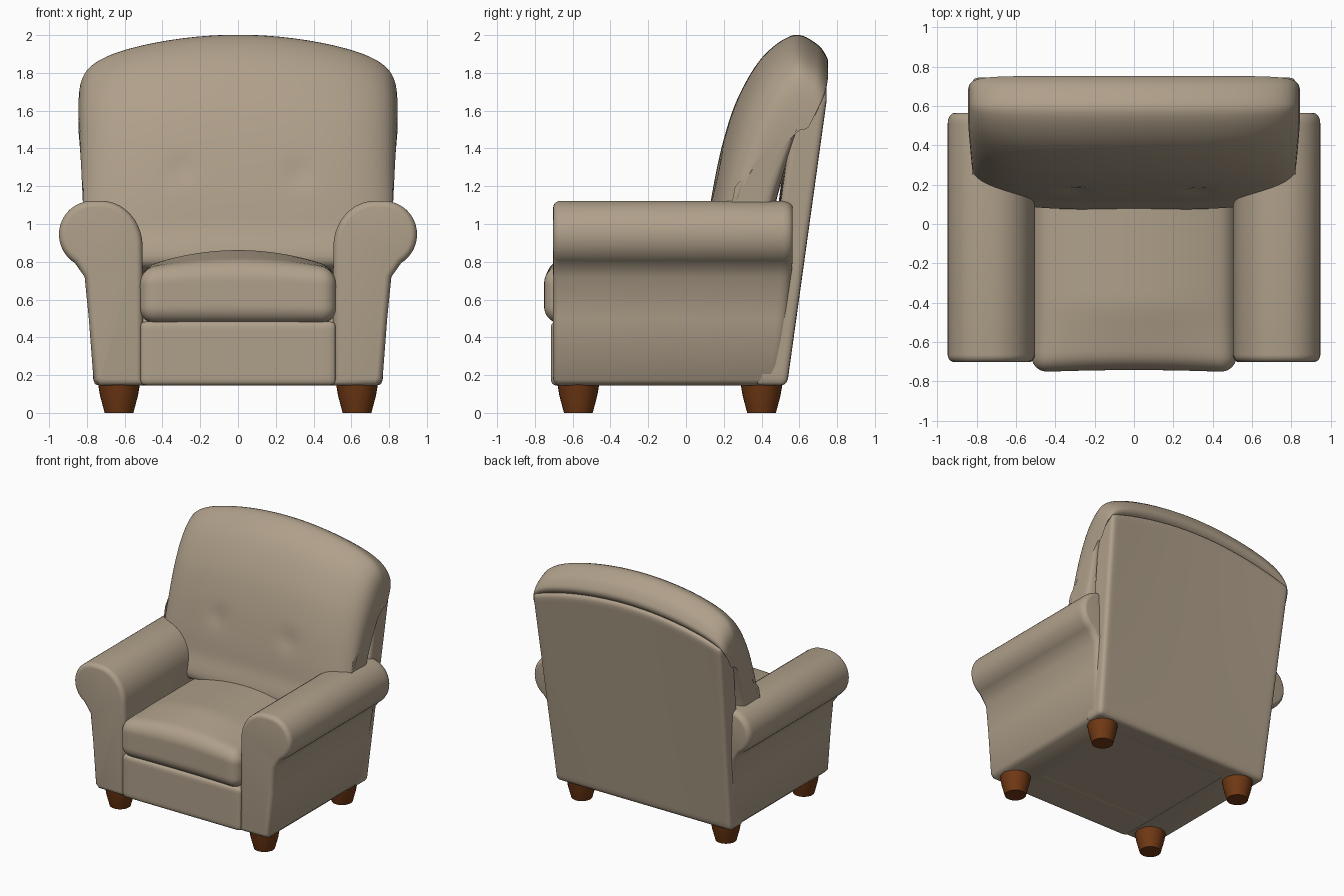
import bpy, bmesh, math
from mathutils import Vector

if "Cube" in bpy.data.objects:
    bpy.data.objects.remove(bpy.data.objects["Cube"])


def material(name, rgb):
    m = bpy.data.materials.new(name)
    m.diffuse_color = (*rgb, 1)
    m.use_nodes = True
    m.node_tree.nodes["Principled BSDF"].inputs["Base Color"].default_value = m.diffuse_color
    return m


FABRIC = material("tan fabric", (0.43, 0.35, 0.255))
WOOD = material("brown wood", (0.16, 0.04, 0.007))


def finish(name, bm, mat, angle=50):
    bmesh.ops.recalc_face_normals(bm, faces=bm.faces)
    me = bpy.data.meshes.new(name)
    bm.to_mesh(me)
    bm.free()
    me.materials.append(mat)
    ob = bpy.data.objects.new(name, me)
    bpy.context.collection.objects.link(ob)
    bpy.ops.object.select_all(action='DESELECT')
    ob.select_set(True)
    bpy.context.view_layer.objects.active = ob
    bpy.ops.object.shade_smooth_by_angle(angle=math.radians(angle))
    return ob


def loft(name, rings, mat, angle=50):
    """Skin a list of closed rings and cap both ends."""
    bm = bmesh.new()
    vs = [[bm.verts.new(p) for p in r] for r in rings]
    n = len(vs[0])
    for a, b in zip(vs, vs[1:]):
        for i in range(n):
            j = (i + 1) % n
            bm.faces.new((a[i], a[j], b[j], b[i]))
    bm.faces.new(vs[0])
    bm.faces.new(vs[-1])
    return finish(name, bm, mat, angle)


def soft_box(name, lo, hi, r, deform=lambda p: p, cuts=30):
    """Box with rounded edges, dense enough to be bent by deform()."""
    lo, hi = Vector(lo), Vector(hi)
    mid, half = (lo + hi) / 2, (hi - lo) / 2
    bm = bmesh.new()
    bmesh.ops.create_cube(bm, size=2)
    bmesh.ops.subdivide_edges(bm, edges=bm.edges[:], cuts=cuts, use_grid_fill=True)
    for v in bm.verts:
        p = Vector([math.sin(c * math.pi / 2) * h for c, h in zip(v.co, half)])
        inner = Vector([max(-(h - r), min(h - r, c)) for c, h in zip(p, half)])
        d = p - inner
        if d.length > 1e-6:
            p = inner + d.normalized() * r
        v.co = deform(p + mid)
    return finish(name, bm, FABRIC)


def smooth_closed(pts, steps=6):
    """Catmull-Rom curve through a closed profile."""
    out, n = [], len(pts)
    for i in range(n):
        a, b, c, d = (Vector(pts[(i + k) % n]) for k in (-1, 0, 1, 2))
        for s in range(steps):
            t = s / steps
            out.append(0.5 * (2 * b + (c - a) * t + (2 * a - 5 * b + 4 * c - d) * t * t
                              + (3 * b - a - 3 * c + d) * t ** 3))
    return out


def inset(pts, w):
    """Mitred inward offset of a counter-clockwise profile."""
    out, n = [], len(pts)
    for i in range(n):
        p = pts[i]
        e1 = (p - pts[i - 1]).normalized()
        e2 = (pts[(i + 1) % n] - p).normalized()
        n1, n2 = Vector((-e1.y, e1.x)), Vector((-e2.y, e2.x))
        out.append(p + (n1 + n2) * w / (1 + n1.dot(n2)))
    return out


# Rolled arms: scroll profile in x/z, lofted front to back with soft ends
prof = [Vector(p) for p in ((0.50, 0.145), (0.735, 0.145), (0.765, 0.175), (0.79, 0.5), (0.812, 0.72))]
for k in range(21):
    a = math.radians(-58 + 148 * k / 20)
    prof.append(Vector((0.77 + 0.178 * math.cos(a), 0.945 + 0.178 * math.sin(a))))
for k in range(11):
    a = math.radians(90 + 9 * k)
    prof.append(Vector((0.725 + 0.22 * math.cos(a), 0.88 + 0.243 * math.sin(a))))

for side, label in ((1, "right"), (-1, "left")):
    stations = []
    for k in range(6):
        a = math.radians(18 * k)
        stations.append((-0.665 - 0.038 * math.cos(a), 0.035 * (1 - math.sin(a))))
    for k in range(6):
        a = math.radians(18 * k)
        stations.append((0.51 + 0.055 * math.sin(a), 0.035 * (1 - math.cos(a))))
    rings = []
    for y, w in stations:
        ring = []
        for p in inset(prof, w):
            shear = 0.1 * max(0, 0.8 - p.y) if y > 0 else 0
            ring.append((side * p.x, y - shear, p.y))
        rings.append(ring)
    loft(label + "_arm", rings, FABRIC)


# Leaning back shell with arched top
def bend_shell(p):
    t = (p.z - 0.145) / 1.535
    x = p.x * (0.765 + 0.06 * t)
    y = p.y + 0.535 + 0.215 * t
    return Vector((x, y, p.z + 0.13 * t * (1 - p.x ** 2)))


soft_box("back_shell", (-1, -0.17, 0.145), (1, 0, 1.68), 0.035, bend_shell)

# Back cushion: side profile swept across the width, rounded at both ends
side_profile = smooth_closed([(0.09, 0.78), (0.115, 1.0), (0.145, 1.2), (0.20, 1.45), (0.28, 1.68),
                              (0.41, 1.89), (0.57, 2.0), (0.69, 1.955), (0.745, 1.885), (0.75, 1.84),
                              (0.72, 1.805), (0.65, 1.77), (0.57, 1.5), (0.48, 1.15), (0.40, 0.78)])
rings = []
for k in range(61):
    u = math.sin(math.radians(-89.4 + 178.8 * k / 60))
    s_front = (1 - abs(u) ** 3.5) ** (1 / 3.5)
    s_back = (1 - abs(u) ** 9) ** (1 / 9)
    ring = []
    for y, z in side_profile:
        cy = 0.28 + 0.28 * (z - 0.8)
        rear = y > cy
        yy = cy + (y - cy) * (s_back if rear else s_front)
        zz = 1.5 + (z - 1.5) * s_back - 0.155 * u * u * max(0, (z - 0.8) / 1.2)
        x = u * (0.80 + 0.025 * min(1.8, z))
        if not rear:  # shallow tufting dents
            for dx, dz in ((-0.3, 1.3), (0.32, 1.28)):
                yy += 0.015 * math.exp(-((x - dx) ** 2 + (z - dz) ** 2) / 0.005)
        ring.append((x, yy, zz))
    rings.append(ring)
loft("back_cushion", rings, FABRIC, 70)


# Crowned seat cushion
def crown(p):
    rise = max(0, (p.z - 0.48) / 0.28)
    front = min(1, 0.35 + (p.y + 0.75) / 0.5)
    dome = max(0, 1 - (p.x / 0.52) ** 2)
    return Vector((p.x, p.y + 0.012 * dome, p.z + 0.095 * rise * dome * front))


soft_box("seat_cushion", (-0.522, -0.755, 0.475), (0.522, 0.3, 0.765), 0.085, crown)

# Front panel below the seat and the hidden base
soft_box("front_panel", (-0.518, -0.715, 0.145), (0.518, -0.4, 0.485), 0.03, cuts=16)
soft_box("base", (-0.72, -0.66, 0.147), (0.72, 0.48, 0.5), 0.02, cuts=12)

# Tapered round legs
for label, y in (("front", -0.57), ("rear", 0.40)):
    for side, sl in ((1, "right"), (-1, "left")):
        rings = [[(side * 0.63 + r * math.cos(i * math.pi / 14), y + r * math.sin(i * math.pi / 14), z)
                  for i in range(28)]
                 for r, z in ((0.076, 0.0), (0.084, 0.03), (0.10, 0.09), (0.112, 0.16))]
        loft(f"{label}_{sl}_leg", rings, WOOD)
